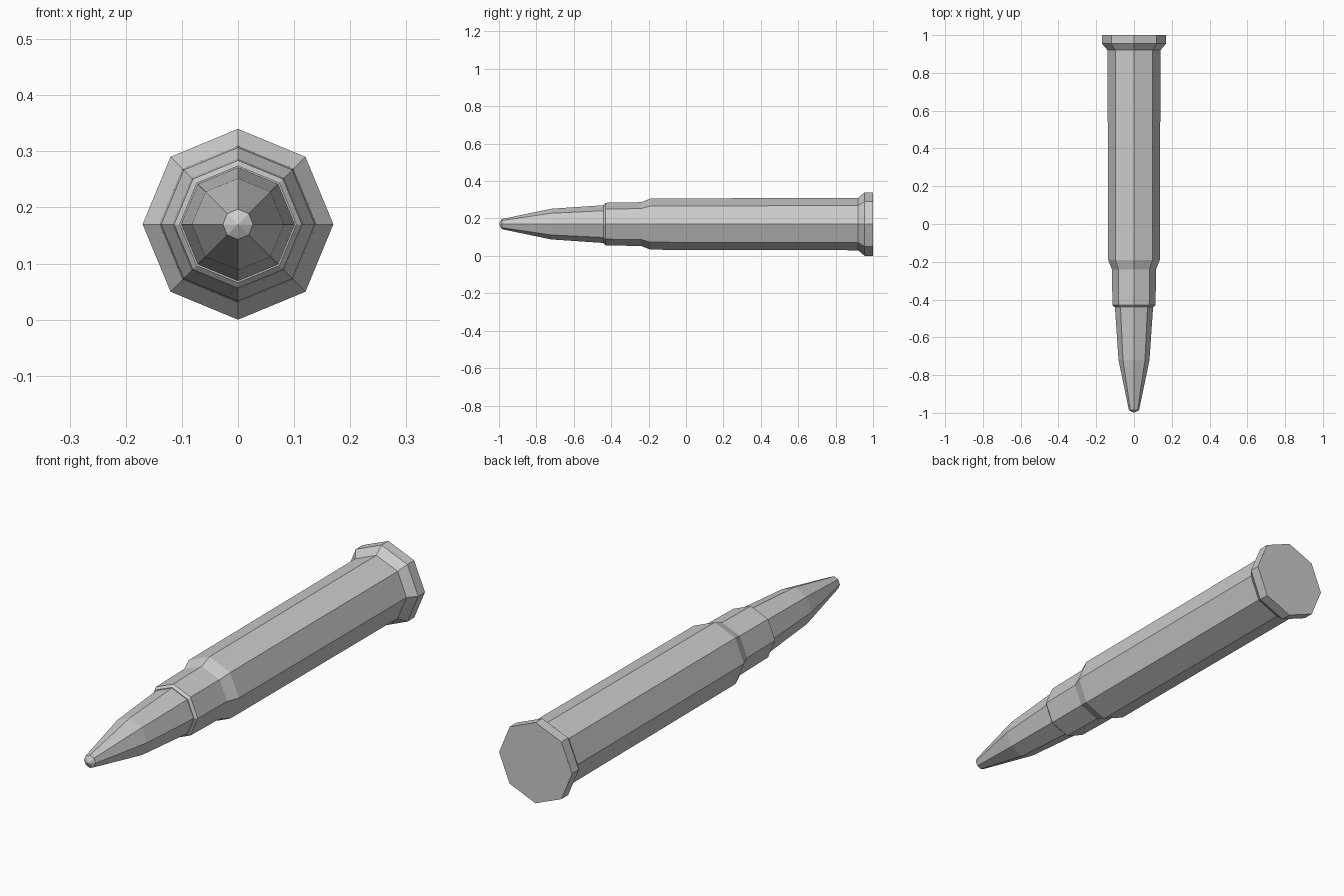
import bpy
import bmesh
from math import cos, sin, tau

cube = bpy.data.objects.get("Cube")
if cube:
    bpy.data.objects.remove(cube, do_unlink=True)

SIDES = 8
AXIS_HEIGHT = 0.17

# One plain grey for the whole model
grey = bpy.data.materials.new("plain grey")
grey.use_nodes = True
colour = (0.6, 0.6, 0.6, 1.0)
grey.diffuse_color = colour
grey.node_tree.nodes["Principled BSDF"].inputs["Base Color"].default_value = colour


def turned_part(name, profile):
    """Octagonal solid along y from (y, radius) pairs; zero radius is a point."""
    bm = bmesh.new()
    rings = []
    for y, r in profile:
        count = SIDES if r > 0 else 1
        rings.append([bm.verts.new((r * cos(tau * i / SIDES), y,
                                    AXIS_HEIGHT + r * sin(tau * i / SIDES)))
                      for i in range(count)])
    for a, b in zip(rings, rings[1:]):
        for i in range(SIDES):
            j = (i + 1) % SIDES
            if len(a) == 1:
                bm.faces.new((a[0], b[j], b[i]))
            else:
                bm.faces.new((a[i], a[j], b[j], b[i]))
    # Flat end caps
    for ring in (rings[0], rings[-1]):
        if len(ring) > 1:
            bm.faces.new(ring)
    bmesh.ops.recalc_face_normals(bm, faces=bm.faces)
    mesh = bpy.data.meshes.new(name)
    bm.to_mesh(mesh)
    bm.free()
    mesh.materials.append(grey)
    obj = bpy.data.objects.new(name, mesh)
    bpy.context.collection.objects.link(obj)
    return obj


# Pointed tip, seated a little way into the casing
turned_part("pointed_tip", [
    (-1.0, 0), (-0.985, 0.027), (-0.72, 0.082), (-0.44, 0.101), (-0.40, 0.101)])

# Casing: chamfered mouth, neck, shoulder, body and flared rim
turned_part("casing", [
    (-0.44, 0.104), (-0.43, 0.114), (-0.24, 0.117), (-0.19, 0.137),
    (0.92, 0.14), (0.955, 0.17), (1.0, 0.17)])
